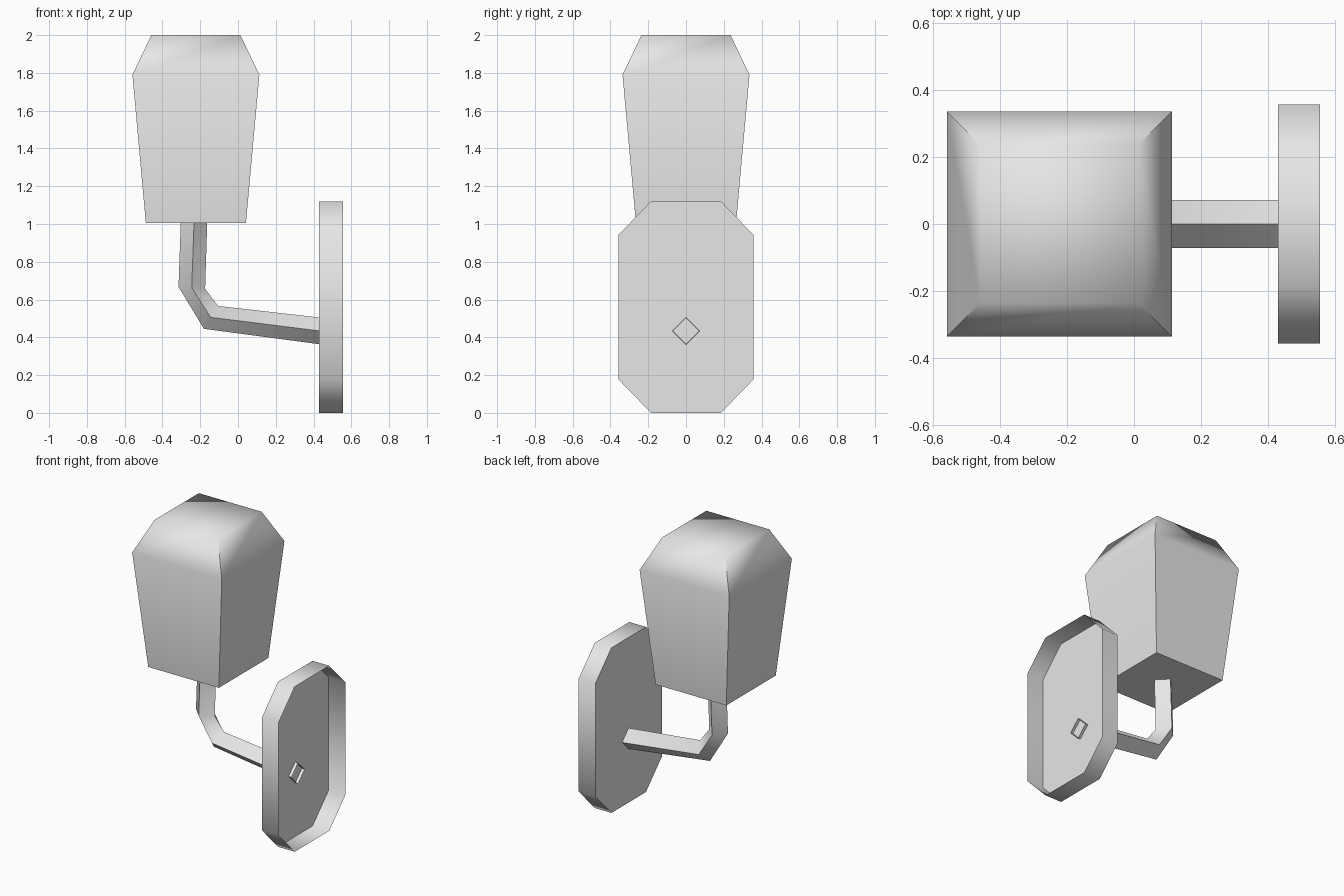
import bpy, bmesh, math

cube = bpy.data.objects.get("Cube")
if cube:
    bpy.data.objects.remove(cube, do_unlink=True)

grey = bpy.data.materials.new("light_grey")
grey.use_nodes = True
colour = (0.8, 0.8, 0.8, 1)
grey.diffuse_color = colour
grey.node_tree.nodes["Principled BSDF"].inputs["Base Color"].default_value = colour


def loft(name, rings, cap_start=False, cap_end=False):
    """Join successive rings of points into a skin, with optional end caps."""
    bm = bmesh.new()
    loops = [[bm.verts.new(p) for p in ring] for ring in rings]
    for a, b in zip(loops, loops[1:]):
        n = len(a)
        for i in range(n):
            j = (i + 1) % n
            bm.faces.new((a[i], a[j], b[j], b[i]))
    if cap_start:
        bm.faces.new(loops[0][::-1])
    if cap_end:
        bm.faces.new(loops[-1])
    mesh = bpy.data.meshes.new(name)
    bm.to_mesh(mesh)
    bm.free()
    mesh.materials.append(grey)
    ob = bpy.data.objects.new(name, mesh)
    bpy.context.collection.objects.link(ob)
    bpy.ops.object.select_all(action='DESELECT')
    ob.select_set(True)
    bpy.context.view_layer.objects.active = ob
    bpy.ops.object.shade_smooth_by_angle(angle=math.radians(70))
    return ob


# Lamp shade: tapered square body with a chamfered top
def square(half, z, cx=-0.223):
    return [(cx + sx * half, sy * half, z)
            for sx, sy in ((-1, -1), (1, -1), (1, 1), (-1, 1))]


loft("lamp_shade", [square(0.265, 1.005), square(0.336, 1.79), square(0.236, 2.0)],
     cap_start=True, cap_end=True)

# Wall plate: shallow octagonal dish, open toward the wall
half_y, flat_y, half_z, flat_z, mid_z = 0.357, 0.185, 0.56, 0.383, 0.56
outline = [(half_y, -flat_z), (half_y, flat_z), (flat_y, half_z), (-flat_y, half_z),
           (-half_y, flat_z), (-half_y, -flat_z), (-flat_y, -half_z), (flat_y, -half_z)]
loft("wall_plate", [[(x, y, mid_z + z) for y, z in outline] for x in (0.43, 0.555)],
     cap_start=True)

# Bent arm: diamond tube, each station given as outer, middle and inner (x, z)
stations = [
    ((0.45, 0.361), (0.45, 0.432), (0.45, 0.503)),
    ((-0.18, 0.445), (-0.145, 0.506), (-0.106, 0.566)),
    ((-0.315, 0.667), (-0.245, 0.663), (-0.174, 0.657)),
    ((-0.303, 1.006), (-0.233, 1.006), (-0.163, 1.006)),
]
r = 0.071
loft("arm", [[(o[0], 0, o[1]), (m[0], r, m[1]), (i[0], 0, i[1]), (m[0], -r, m[1])]
             for o, m, i in stations])
